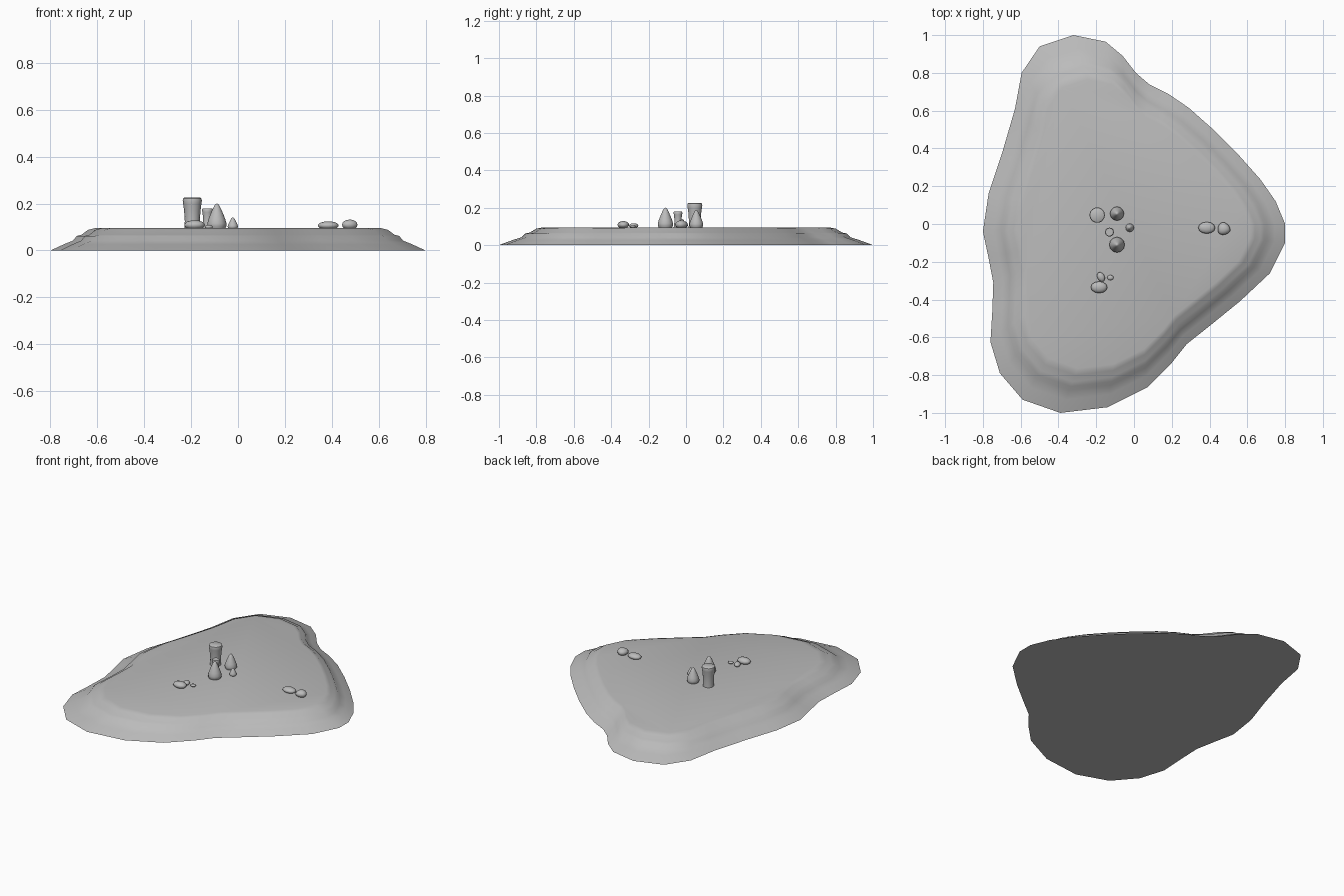
import bpy, bmesh, math

if "Cube" in bpy.data.objects:
    bpy.data.objects.remove(bpy.data.objects["Cube"])

stone = bpy.data.materials.new("stone_grey")
stone.diffuse_color = (0.5, 0.5, 0.5, 1)
stone.use_nodes = True
stone.node_tree.nodes["Principled BSDF"].inputs["Base Color"].default_value = stone.diffuse_color
TOP = 0.095


def finish(name, bm, loc=(0, 0, 0), angle=40):
    bmesh.ops.recalc_face_normals(bm, faces=bm.faces)
    me = bpy.data.meshes.new(name)
    bm.to_mesh(me)
    bm.free()
    me.materials.append(stone)
    ob = bpy.data.objects.new(name, me)
    bpy.context.collection.objects.link(ob)
    ob.location = loc
    bpy.ops.object.select_all(action='DESELECT')
    ob.select_set(True)
    bpy.context.view_layer.objects.active = ob
    bpy.ops.object.shade_smooth_by_angle(angle=math.radians(angle))
    return ob


def loft(rings):
    """Skin a stack of equal-length point rings and cap both ends."""
    bm = bmesh.new()
    vs = [[bm.verts.new(p) for p in r] for r in rings]
    n = len(vs[0])
    for a, b in zip(vs, vs[1:]):
        for i in range(n):
            j = (i + 1) % n
            bm.faces.new((a[i], a[j], b[j], b[i]))
    bm.faces.new(vs[0][::-1])
    bm.faces.new(vs[-1])
    return bm


def turned(name, x, y, profile, sides=12, angle=40):
    """Round part from (radius, height above ground) pairs."""
    rings = [[(r * math.cos(2 * math.pi * i / sides),
               r * math.sin(2 * math.pi * i / sides), z) for i in range(sides)]
             for r, z in profile]
    return finish(name, loft(rings), (x, y, TOP), angle)


def pebble(name, x, y, rx, ry, h, turn=0, taper=0):
    """Flattened boulder, half sunk in the ground; taper narrows the +x end."""
    bm = bmesh.new()
    bmesh.ops.create_uvsphere(bm, u_segments=12, v_segments=8, radius=1)
    for v in bm.verts:
        v.co.y *= 1 - taper * v.co.x
        v.co.x *= rx
        v.co.y *= ry
        v.co.z *= h * 0.6
    ob = finish(name, bm, (x, y, TOP + h * 0.4), 60)
    ob.rotation_euler.z = turn


# Island: shoreline outline lofted inward through a stepped bank
shore = [(-.32, 1), (-.15, .965), (-.06, .89), (.01, .80), (.08, .74), (.18, .69),
         (.29, .615), (.42, .50), (.55, .37), (.67, .235), (.75, .12), (.80, 0),
         (.80, -.10), (.72, -.26), (.56, -.41), (.40, -.54), (.28, -.635),
         (.20, -.735), (.07, -.865), (-.14, -.97), (-.39, -1), (-.59, -.93),
         (-.71, -.79), (-.76, -.625), (-.75, -.46), (-.745, -.31), (-.77, -.18),
         (-.80, -.04), (-.77, .16), (-.70, .37), (-.63, .61), (-.595, .80),
         (-.50, .94)]
bank = [(1, 0), (.93, .026), (.88, .042), (.86, .062), (.835, .067), (.80, .088), (.765, TOP)]
finish("island", loft([[(x * s, y * s, z) for x, y in shore] for s, z in bank]), angle=50)

# Stumps, wider at the top with a rim
turned("large_stump", -.195, .047, [(.034, -.01), (.032, .03), (.035, .075), (.039, .105),
                                    (.041, .118), (.039, .127), (.033, .131)], 14)
turned("small_stump", -.13, -.043, [(.024, -.01), (.02, .02), (.019, .045), (.022, .068),
                                    (.024, .078), (.021, .084)], 12)

# Pointed rocks, one profile at three sizes
spike = [(.8, -.06), (.98, .08), (1, .2), (.86, .38), (.66, .58), (.44, .78),
         (.26, .92), (.12, .985), (.02, 1)]
for name, x, y, r, h in [("tall_spike", -.09, -.11, .041, .105),
                         ("middle_spike", -.09, .055, .037, .092),
                         ("small_spike", -.022, -.02, .022, .046)]:
    turned(name, x, y, [(r * a, h * b) for a, b in spike], 12, 60)

# Pebble groups
pebble("front_pebble_large", -.185, -.335, .044, .031, .034)
pebble("front_pebble_medium", -.175, -.28, .019, .027, .022, .5)
pebble("front_pebble_small", -.125, -.284, .017, .014, .014)
pebble("right_pebble_flat", .385, -.02, .045, .031, .029)
pebble("right_pebble_tall", .477, -.026, .034, .033, .037, -.25, .25)
